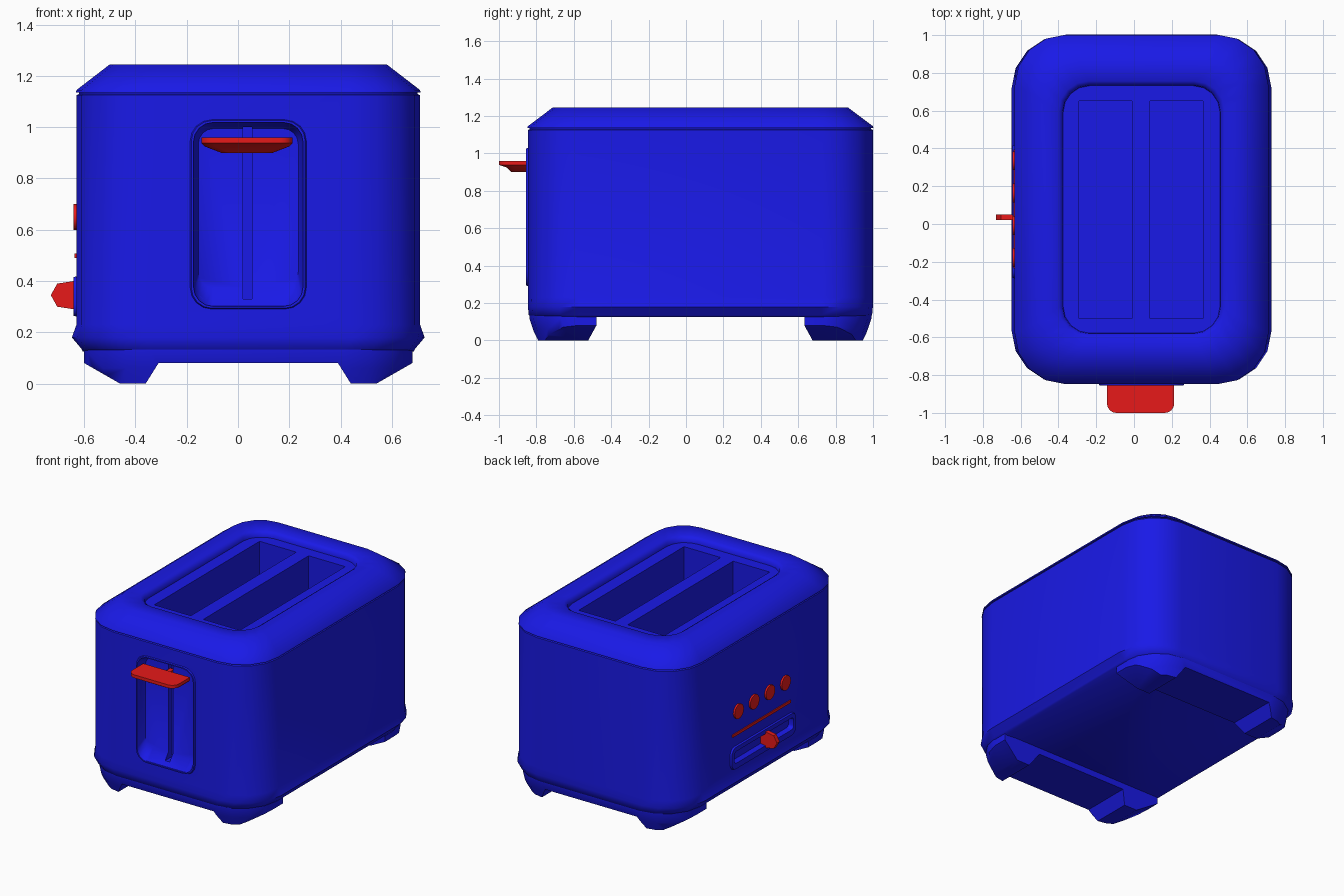
import bpy, bmesh, math
from mathutils import Vector

if "Cube" in bpy.data.objects:
    bpy.data.objects.remove(bpy.data.objects["Cube"])

CX, CY = 0.04, 0.077


def material(name, rgb):
    m = bpy.data.materials.new(name)
    m.diffuse_color = (*rgb, 1)
    m.use_nodes = True
    m.node_tree.nodes["Principled BSDF"].inputs["Base Color"].default_value = m.diffuse_color
    return m


BLUE = material("blue", (0.01, 0.01, 0.8))
RED = material("red", (0.8, 0.01, 0.01))


def rrect(hx, hy, r, n=4):
    """Rounded rectangle outline centred on the origin."""
    pts = []
    for i, (sx, sy) in enumerate([(1, 1), (-1, 1), (-1, -1), (1, -1)]):
        for k in range(n + 1):
            a = math.pi / 2 * (i + k / n)
            pts.append((sx * (hx - r) + r * math.cos(a), sy * (hy - r) + r * math.sin(a)))
    return pts


def loft(name, rings, mat=BLUE, angle=50):
    """Closed solid through rings of equal point count, capped at both ends."""
    bm = bmesh.new()
    rows = [[bm.verts.new(p) for p in ring] for ring in rings]
    for a, b in zip(rows, rows[1:]):
        for i in range(len(a)):
            j = (i + 1) % len(a)
            bm.faces.new((a[i], a[j], b[j], b[i]))
    bm.faces.new(rows[0])
    bm.faces.new(rows[-1])
    bmesh.ops.recalc_face_normals(bm, faces=bm.faces)
    me = bpy.data.meshes.new(name)
    bm.to_mesh(me)
    bm.free()
    ob = bpy.data.objects.new(name, me)
    bpy.context.collection.objects.link(ob)
    me.materials.append(mat)
    smooth(ob, angle)
    return ob


def activate(ob):
    bpy.ops.object.select_all(action='DESELECT')
    ob.select_set(True)
    bpy.context.view_layer.objects.active = ob


def smooth(ob, angle=50):
    activate(ob)
    bpy.ops.object.shade_smooth_by_angle(angle=math.radians(angle))


def box(name, x, y, z, mat=BLUE):
    return loft(name, [[(x[0], y[0], h), (x[1], y[0], h), (x[1], y[1], h), (x[0], y[1], h)]
                       for h in z], mat)


def boolean(ob, cutters, op='DIFFERENCE'):
    for c in cutters:
        c.hide_render = True
        m = ob.modifiers.new("cut", 'BOOLEAN')
        m.operation, m.object, m.solver = op, c, 'EXACT'
        activate(ob)
        bpy.ops.object.modifier_apply(modifier=m.name)
    smooth(ob)


def plan(hx, hy, r, z):
    return [(CX + x, CY + y, z) for x, y in rrect(hx, hy, r)]


def front(hx, hz, r, y, z):
    return [(CX + x, y, z + h) for x, h in rrect(hx, hz, r)]


def side(hy, hz, r, x, y, z):
    return [(x, y + a, z + h) for a, h in rrect(hy, hz, r)]


# Body shell, flared near the base, with a seam and a domed lid around a sunken panel
body = loft("body", [plan(*p) for p in [
    (0.645, 0.9, 0.27, 0.125), (0.65, 0.918, 0.27, 0.135), (0.688, 0.922, 0.28, 0.18),
    (0.67, 0.923, 0.27, 0.23), (0.67, 0.923, 0.27, 1.125), (0.66, 0.913, 0.26, 1.13),
    (0.66, 0.913, 0.26, 1.135), (0.672, 0.925, 0.27, 1.135), (0.67, 0.923, 0.27, 1.145),
    (0.54, 0.79, 0.2, 1.245), (0.44, 0.68, 0.16, 1.24), (0.418, 0.658, 0.14, 1.225),
    (0.415, 0.655, 0.14, 1.2)]])

# Raised frames around the lever niche and the slider track
niche_frame = loft("niche_frame", [front(0.235, 0.375, 0.09, -0.83, 0.66),
                                   front(0.222, 0.366, 0.08, -0.855, 0.66)])
track_frame = loft("track_frame", [side(0.36, 0.085, 0.05, -0.61, 0.065, 0.34),
                                   side(0.35, 0.075, 0.045, -0.642, 0.065, 0.34)])

# Cutters
niche = loft("niche_cutter", [front(0.215, 0.36, 0.075, -0.9, 0.66),
                              front(0.213, 0.358, 0.075, -0.845, 0.66),
                              front(0.195, 0.31, 0.06, -0.79, 0.685)])
track = loft("track_cutter", [side(0.33, 0.05, 0.03, -0.7, 0.065, 0.345),
                              side(0.32, 0.035, 0.02, -0.605, 0.065, 0.345)])
slots = [box("slot_cutter", x, (-0.5, 0.65), (0.3, 1.4)) for x in [(-0.29, -0.01), (0.085, 0.365)]]
groove = box("groove_cutter", (0.02, 0.055), (-0.83, -0.75), (0.33, 1.0))
boolean(body, slots + [niche, groove, track])
boolean(niche_frame, [niche])
boolean(track_frame, [track])

# Base bars with a foot at each end, rounded to follow the body plan
half = [(0.64, 0.15), (0.64, 0.08), (0.5, 0.0), (0.4, 0.0), (0.35, 0.08)]
profile = half + [(-x, z) for x, z in reversed(half)]
base_plan = loft("base_plan_cutter", [plan(0.61, 0.87, 0.24, -0.01), plan(0.645, 0.895, 0.27, 0.06),
                                      plan(0.645, 0.915, 0.27, 0.12), plan(0.645, 0.915, 0.27, 0.2)])
for name, s in [("front_feet_bar", -1), ("back_feet_bar", 1)]:
    bar = loft(name, [
        [(CX + x, CY + s * 0.95, z) for x, z in profile],
        [(CX + x, CY + s * (0.6 if z < 0.05 else 0.556), z) for x, z in profile]])
    boolean(bar, [base_plan], 'INTERSECT')

# Push-down lever: rounded slab with a tapering grip below
def lever_ring(hw, tip, r, z):
    pts = [(0.035 + x, tip + 0.11 + y, z) for x, y in rrect(hw, 0.11, r)]
    return [(x, -0.83 if y > tip + 0.11 else y, z) for x, y, z in pts]


loft("lever", [lever_ring(0.1, -0.935, 0.03, 0.90), lever_ring(0.165, -0.96, 0.04, 0.925),
               lever_ring(0.178, -1.0, 0.05, 0.938), lever_ring(0.178, -1.0, 0.05, 0.96)], RED, 30)
box("lever_stem", (0.022, 0.053), (-0.85, -0.77), (0.91, 0.95), RED)

# Side controls: four round buttons, a trim strip and the browning slider
for i in range(4):
    y = 0.335 - 0.171 * i
    loft(f"button_{i + 1}", [[(x, y + r * math.cos(t * math.pi / 8), 0.65 + r * math.sin(t * math.pi / 8))
                              for t in range(16)]
                             for x, r in [(-0.62, 0.05), (-0.642, 0.05)]], RED)
box("trim_strip", (-0.637, -0.62), (-0.235, 0.395), (0.49, 0.508), RED)
loft("browning_slider", [[(x, y, z) for x, z in [
    (-0.6, 0.29), (-0.64, 0.29), (-0.705, 0.3), (-0.73, 0.345), (-0.705, 0.39), (-0.64, 0.4), (-0.6, 0.4)]]
    for y in (0.02, 0.05)], RED, 20)

# Remove the helpers
for ob in [o for o in bpy.data.objects if "cutter" in o.name]:
    bpy.data.objects.remove(ob)
